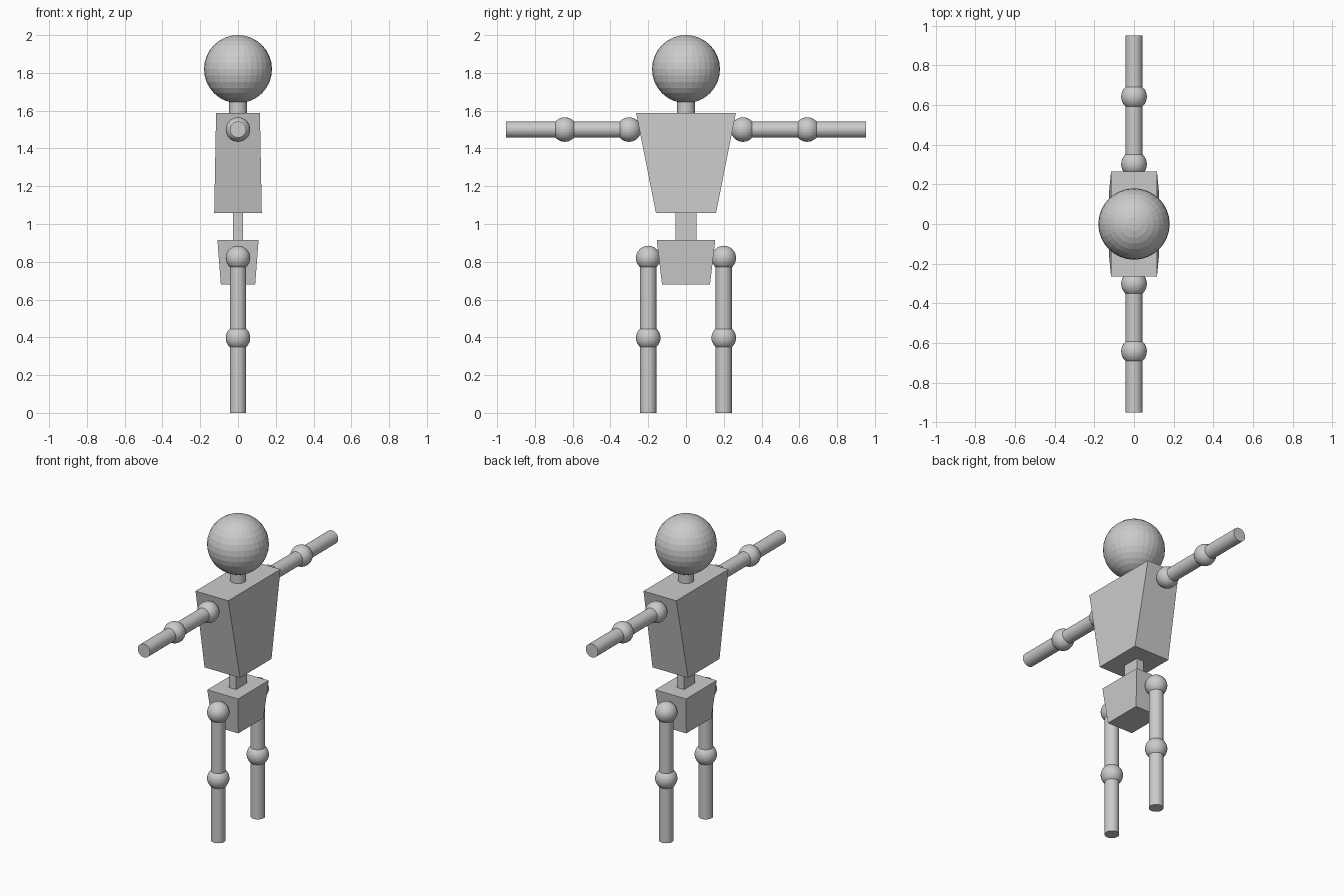
import bpy, bmesh
from mathutils import Vector

if "Cube" in bpy.data.objects:
    bpy.data.objects.remove(bpy.data.objects["Cube"])


def ball(name, loc, radius):
    bpy.ops.mesh.primitive_uv_sphere_add(segments=32, ring_count=16, radius=radius, location=loc)
    bpy.context.object.name = name


def rod(name, a, b, radius):
    a, b = Vector(a), Vector(b)
    d = b - a
    bpy.ops.mesh.primitive_cylinder_add(vertices=32, radius=radius, depth=d.length, location=(a + b) / 2)
    ob = bpy.context.object
    ob.name = name
    ob.rotation_euler = d.to_track_quat('Z', 'Y').to_euler()


def tapered_box(name, z0, half0, z1, half1):
    """Box whose bottom and top have their own half sizes (x, y)."""
    bm = bmesh.new()
    bmesh.ops.create_cube(bm, size=2)
    for v in bm.verts:
        z, (hx, hy) = (z1, half1) if v.co.z > 0 else (z0, half0)
        v.co = (v.co.x * hx, v.co.y * hy, z)
    me = bpy.data.meshes.new(name)
    bm.to_mesh(me)
    bm.free()
    bpy.context.collection.objects.link(bpy.data.objects.new(name, me))


# Head and neck
ball("head", (0, 0, 1.82), 0.18)
rod("neck", (0, 0, 1.585), (0, 0, 1.68), 0.047)

# Trunk
tapered_box("torso", 1.057, (0.126, 0.159), 1.588, (0.116, 0.264))
tapered_box("waist", 0.91, (0.026, 0.056), 1.06, (0.026, 0.056))
tapered_box("pelvis", 0.68, (0.091, 0.127), 0.916, (0.109, 0.155))

# Limbs on both sides
JOINT, LIMB = 0.065, 0.043
for side, s in (("left", 1), ("right", -1)):
    shoulder, elbow, hand = [(0, s * y, 1.5) for y in (0.302, 0.642, 0.952)]
    hip, knee, foot = [(0, s * 0.2, z) for z in (0.82, 0.397, 0)]
    for name, p in (("shoulder", shoulder), ("elbow", elbow), ("hip", hip), ("knee", knee)):
        ball(f"{side}_{name}", p, JOINT)
    rod(f"{side}_upper_arm", shoulder, elbow, LIMB)
    rod(f"{side}_forearm", elbow, hand, LIMB)
    rod(f"{side}_thigh", hip, knee, LIMB)
    rod(f"{side}_shin", knee, foot, LIMB)
